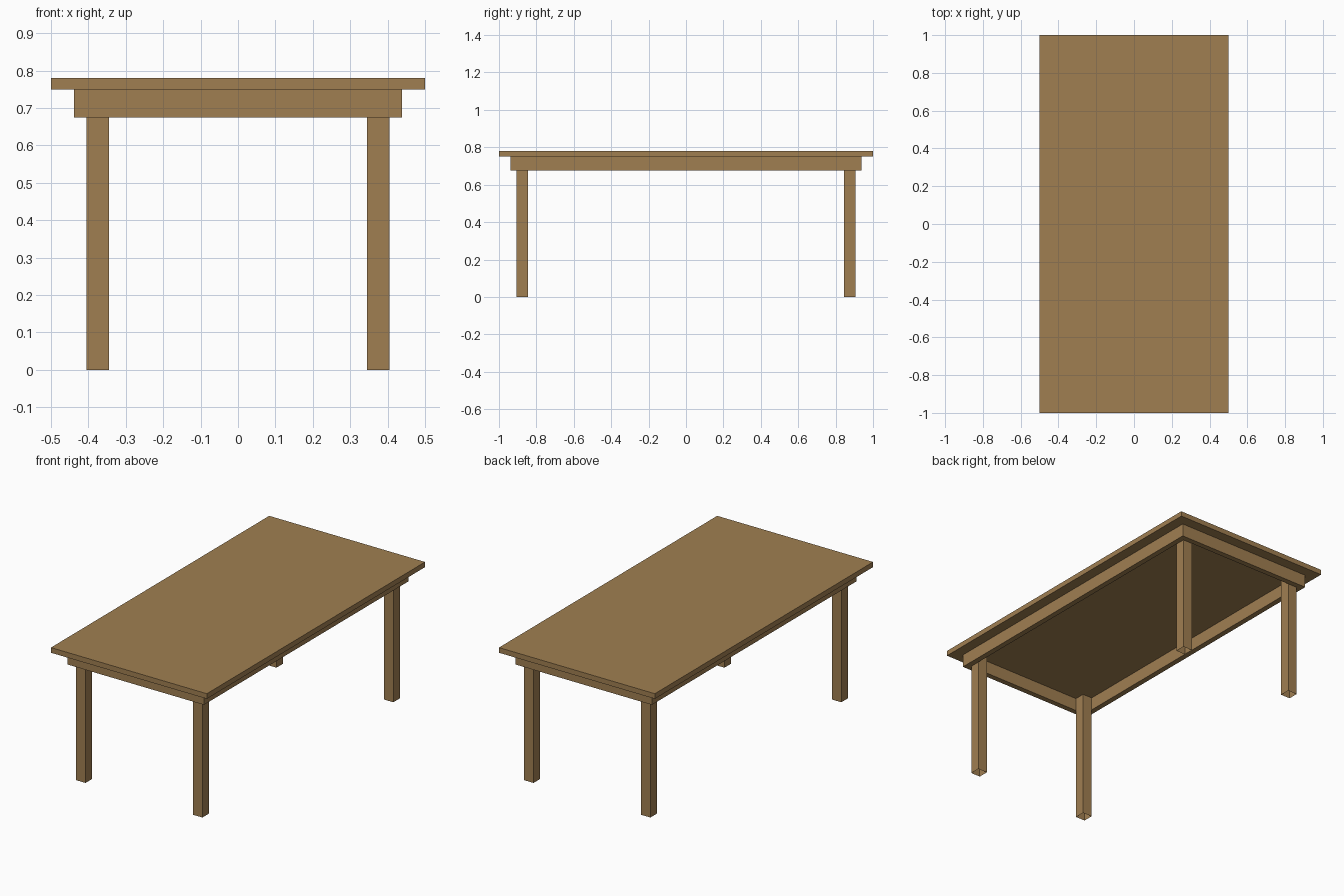
import bpy, bmesh

if "Cube" in bpy.data.objects:
    bpy.data.objects.remove(bpy.data.objects["Cube"])

wood = bpy.data.materials.new("warm brown wood")
wood.diffuse_color = (0.352, 0.212, 0.083, 1)
wood.use_nodes = True
wood.node_tree.nodes["Principled BSDF"].inputs["Base Color"].default_value = wood.diffuse_color


def add_object(name, bm):
    mesh = bpy.data.meshes.new(name)
    bm.to_mesh(mesh)
    bm.free()
    mesh.materials.append(wood)
    obj = bpy.data.objects.new(name, mesh)
    bpy.context.collection.objects.link(obj)
    return obj


def box(name, x0, x1, y0, y1, z0, z1, open_ends=False):
    bm = bmesh.new()
    bmesh.ops.create_cube(bm, size=1)
    for v in bm.verts:
        v.co = ((x0, x1)[v.co.x > 0], (y0, y1)[v.co.y > 0], (z0, z1)[v.co.z > 0])
    if open_ends:
        bm.normal_update()
        ends = [f for f in bm.faces if abs(f.normal.z) > 0.5]
        bmesh.ops.delete(bm, geom=ends, context='FACES_ONLY')
    return add_object(name, bm)


# Table top
box("table_top", -0.5, 0.5, -1, 1, 0.75, 0.78)

# Apron: a rectangular frame under the top
AX, AY, T = 0.438, 0.938, 0.032
bm = bmesh.new()
rings = []
for inset, z in ((0, 0.675), (0, 0.75), (T, 0.75), (T, 0.675)):
    x, y = AX - inset, AY - inset
    rings.append([bm.verts.new((sx * x, sy * y, z))
                  for sx, sy in ((-1, -1), (1, -1), (1, 1), (-1, 1))])
for i in range(4):
    a, b = rings[i], rings[(i + 1) % 4]
    for j in range(4):
        k = (j + 1) % 4
        bm.faces.new((a[j], a[k], b[k], b[j]))
bmesh.ops.recalc_face_normals(bm, faces=bm.faces)
add_object("apron", bm)

# Four hollow square legs, open at the foot, in the apron corners
for sx, side in ((-1, "left"), (1, "right")):
    for sy, end in ((-1, "front"), (1, "back")):
        cx, cy, h = sx * 0.375, sy * 0.875, 0.03
        box(f"{end}_{side}_leg", cx - h, cx + h, cy - h, cy + h, 0, 0.75, True)
